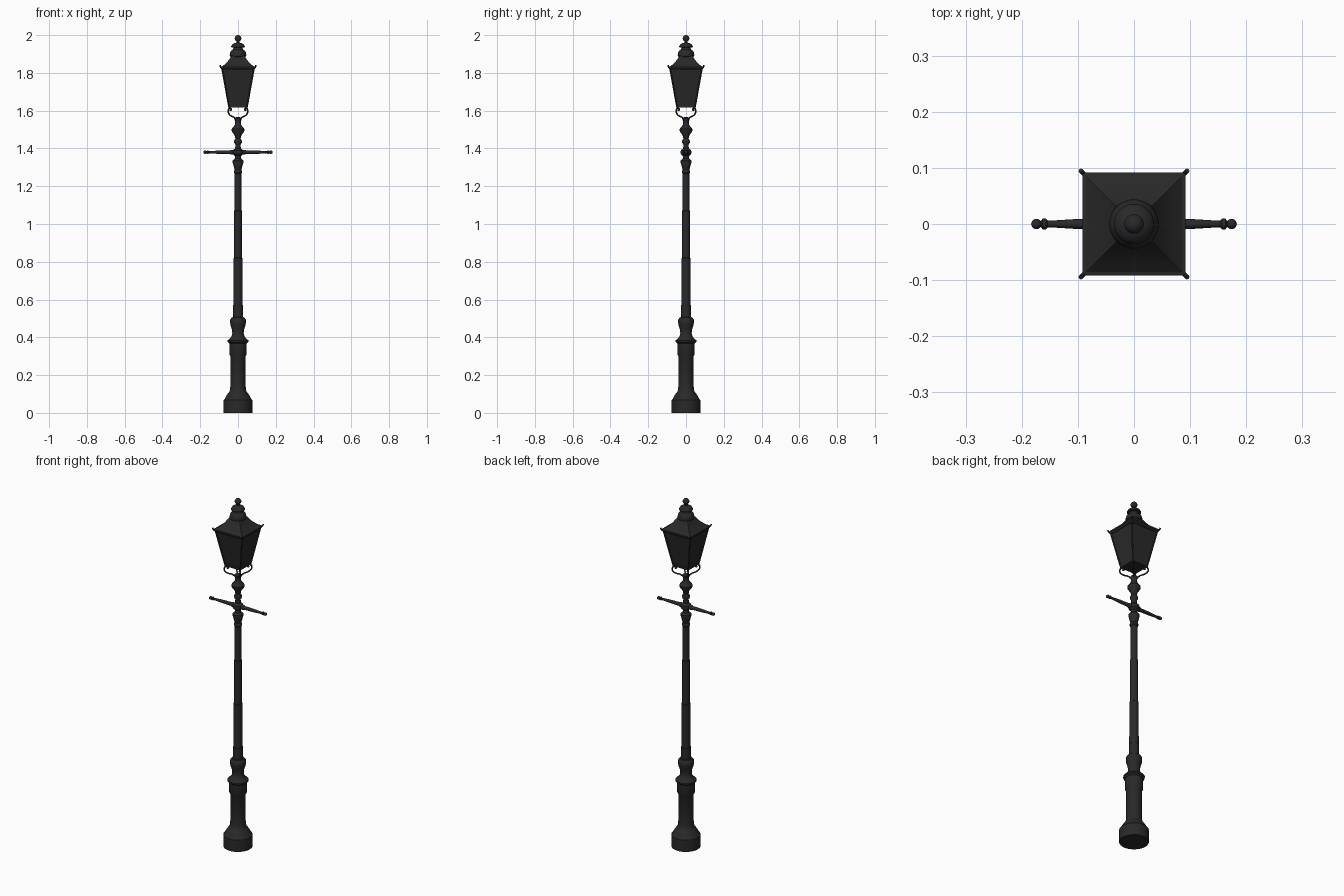
import bpy, bmesh
from math import pi, sin, cos, radians
from mathutils import Vector, Matrix

cube = bpy.data.objects.get("Cube")
if cube:
    bpy.data.objects.remove(cube)

iron = bpy.data.materials.new("black_iron")
iron.use_nodes = True
iron.diffuse_color = (0.022, 0.022, 0.022, 1)
iron.node_tree.nodes["Principled BSDF"].inputs["Base Color"].default_value = iron.diffuse_color


def finish(name, bm, angle=35):
    bmesh.ops.recalc_face_normals(bm, faces=bm.faces)
    mesh = bpy.data.meshes.new(name)
    bm.to_mesh(mesh)
    bm.free()
    mesh.materials.append(iron)
    obj = bpy.data.objects.new(name, mesh)
    bpy.context.collection.objects.link(obj)
    bpy.ops.object.select_all(action='DESELECT')
    bpy.context.view_layer.objects.active = obj
    obj.select_set(True)
    bpy.ops.object.shade_smooth_by_angle(angle=radians(angle))
    return obj


def loft(name, profile, sides=32, matrix=None, turn=0.0, angle=35):
    """Stack rings of (radius, height) into a closed solid."""
    bm = bmesh.new()
    rings = [[bm.verts.new((r * cos(turn + 2 * pi * i / sides), r * sin(turn + 2 * pi * i / sides), z))
              for i in range(sides)] for r, z in profile]
    for low, high in zip(rings, rings[1:]):
        for i in range(sides):
            j = (i + 1) % sides
            bm.faces.new((low[i], low[j], high[j], high[i]))
    bm.faces.new(rings[0][::-1])
    bm.faces.new(rings[-1])
    if matrix:
        bm.transform(matrix)
    return finish(name, bm, angle)


def square(name, profile):
    """Square loft; profile gives (half width, height)."""
    return loft(name, [(w * 2 ** 0.5, z) for w, z in profile], 4, turn=pi / 4, angle=20)


def ball(name, radius, place):
    bm = bmesh.new()
    bmesh.ops.create_uvsphere(bm, u_segments=24, v_segments=14, radius=radius)
    bm.transform(Matrix.Translation(place))
    return finish(name, bm, 60)


def rod(name, points, radius, smooth=True):
    """Round bar along a path, turned into a mesh."""
    curve = bpy.data.curves.new(name, 'CURVE')
    curve.dimensions = '3D'
    curve.bevel_depth = radius
    curve.bevel_resolution = 2
    curve.use_fill_caps = True
    if smooth:
        spline = curve.splines.new('BEZIER')
        spline.bezier_points.add(len(points) - 1)
        for bp, p in zip(spline.bezier_points, points):
            bp.co = p
            bp.handle_left_type = bp.handle_right_type = 'AUTO'
        spline.resolution_u = 6
    else:
        spline = curve.splines.new('POLY')
        spline.points.add(len(points) - 1)
        for sp, p in zip(spline.points, points):
            sp.co = (*p, 1)
    temp = bpy.data.objects.new(name + "_path", curve)
    bpy.context.collection.objects.link(temp)
    bm = bmesh.new()
    bm.from_mesh(temp.to_mesh())
    bpy.data.objects.remove(temp)
    return finish(name, bm, 50)


# Pedestal with collar and vase
loft("pedestal", [
    (.076, 0), (.076, .068), (.071, .073), (.062, .09), (.052, .105), (.046, .112), (.042, .125),
    (.04, .15), (.04, .3), (.046, .31), (.046, .368), (.055, .376), (.055, .384), (.046, .392),
    (.034, .405), (.03, .422), (.033, .445), (.04, .465), (.042, .48), (.041, .495), (.033, .505),
    (.026, .507)])

# Stepped column
loft("column", [(.026, .5), (.026, .57), (.0245, .572), (.0235, .82), (.021, .822), (.02, 1.07),
                (.0185, 1.072), (.0175, 1.275)])

# Turned neck
loft("neck", [
    (.017, 1.265), (.022, 1.272), (.022, 1.28), (.018, 1.288), (.022, 1.303), (.028, 1.325),
    (.028, 1.337), (.017, 1.347), (.016, 1.36), (.027, 1.37), (.029, 1.38), (.027, 1.39),
    (.015, 1.4), (.014, 1.42), (.02, 1.43), (.02, 1.442), (.014, 1.452), (.018, 1.47),
    (.033, 1.49), (.034, 1.503), (.024, 1.515), (.017, 1.525), (.016, 1.545), (.019, 1.55),
    (.019, 1.56), (.008, 1.566)])

# Ladder rest arms
for side, sign in (("left", 1), ("right", -1)):
    turn = Matrix.Translation((0, 0, 1.38)) @ Matrix.Rotation(sign * pi / 2, 4, 'Y')
    loft(side + "_ladder_arm", [
        (.013, 0), (.013, .036), (.010, .042), (.009, .1), (.006, .148), (.006, .154), (.0095, .157),
        (.0095, .163), (.005, .166), (.005, .172)], 16, turn)
    ball(side + "_arm_knob", .0092, (sign * .174, 0, 1.38))

# Lantern body, floor frame and eave
square("lantern_body", [(.047, 1.622), (.083, 1.822)])
square("lantern_floor_frame", [(.05, 1.616), (.051, 1.628)])
square("lantern_eave", [(.085, 1.815), (.092, 1.824), (.092, 1.832), (.086, 1.834)])
square("lantern_roof", [(.088, 1.832), (.07, 1.845), (.05, 1.866), (.033, 1.892)])

# Corner parts: glazing bars, horns and scrolled brackets
for i, (sx, sy) in enumerate(((1, 1), (-1, 1), (-1, -1), (1, -1))):
    def corner(d, z):
        return Vector((sx * d, sy * d, z))
    rod(f"corner_bar_{i + 1}", [corner(.048, 1.62), corner(.085, 1.825)], .004, False)
    rod(f"corner_horn_{i + 1}", [corner(.084, 1.822), corner(.091, 1.829), corner(.095, 1.84)], .004)
    rod(f"bracket_{i + 1}", [corner(d, z) for d, z in (
        (.037, 1.6), (.037, 1.61), (.044, 1.614), (.051, 1.604), (.05, 1.588), (.038, 1.573),
        (.022, 1.565), (.011, 1.552))], .004)
    ball(f"bracket_scroll_{i + 1}", .006, corner(.039, 1.603))
    rod(f"bracket_pin_{i + 1}", [corner(.044, 1.612), corner(.044, 1.622)], .004, False)

# Vented chimney and finial
loft("chimney", [
    (.034, 1.882), (.043, 1.887), (.044, 1.896), (.041, 1.91), (.033, 1.92), (.026, 1.925),
    (.024, 1.934), (.036, 1.936), (.036, 1.941), (.031, 1.95), (.02, 1.957), (.009, 1.96),
    (.008, 1.97)])
ball("finial", .0175, (0, 0, 1.9825))
